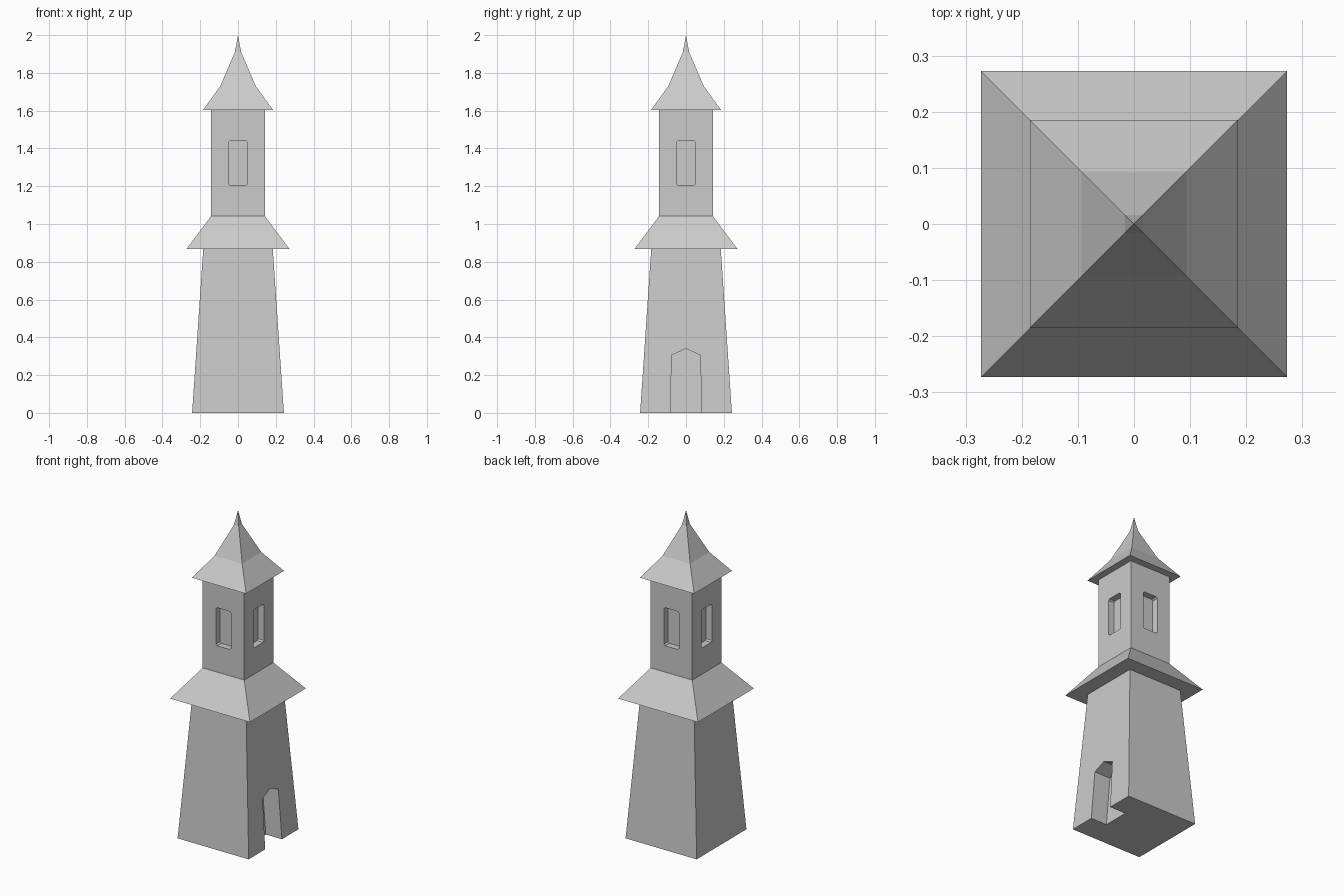
import bpy, bmesh, math
from mathutils import Matrix

if "Cube" in bpy.data.objects:
    bpy.data.objects.remove(bpy.data.objects["Cube"])


def make_object(name, bm):
    bmesh.ops.recalc_face_normals(bm, faces=bm.faces[:])
    mesh = bpy.data.meshes.new(name)
    bm.to_mesh(mesh)
    bm.free()
    obj = bpy.data.objects.new(name, mesh)
    bpy.context.collection.objects.link(obj)
    return obj


def bridge(bm, a, b):
    n = len(a)
    for i in range(n):
        bm.faces.new((a[i], a[(i + 1) % n], b[(i + 1) % n], b[i]))


def square_loft(name, profile, apex=None):
    """Stack square rings of (half width, height), optionally to a point."""
    bm = bmesh.new()
    rings = [[bm.verts.new((sx * h, sy * h, z))
              for sx, sy in ((-1, -1), (1, -1), (1, 1), (-1, 1))]
             for h, z in profile]
    bm.faces.new(rings[0])
    for a, b in zip(rings, rings[1:]):
        bridge(bm, a, b)
    top = rings[-1]
    if apex is None:
        bm.faces.new(top)
    else:
        tip = bm.verts.new((0, 0, apex))
        for i in range(4):
            bm.faces.new((top[i], top[(i + 1) % 4], tip))
    return make_object(name, bm)


def add_prism(bm, outline, wall, depth):
    """Prism with a (y, z) outline following a wall x = wall(z), cut inward."""
    outer = [bm.verts.new((wall(z) + 0.05, y, z)) for y, z in outline]
    inner = [bm.verts.new((wall(z) - depth, y, z)) for y, z in outline]
    bm.faces.new(outer)
    bm.faces.new(inner)
    bridge(bm, outer, inner)
    return outer + inner


def cut(obj, cutter):
    mod = obj.modifiers.new("opening", 'BOOLEAN')
    mod.operation = 'DIFFERENCE'
    mod.solver = 'EXACT'
    mod.object = cutter
    bpy.context.view_layer.objects.active = obj
    bpy.ops.object.modifier_apply(modifier=mod.name)
    bpy.data.objects.remove(cutter)


# Tapered lower tower
R0, R1, H = 0.243, 0.184, 0.867
tower = square_loft("lower_tower", [(R0, 0), (R1, H)])

# Pointed doorway on the right side, parallel to the leaning wall
bm = bmesh.new()
door = [(-0.083, -0.05), (0.083, -0.05), (0.076, 0.305), (0, 0.34), (-0.076, 0.305)]
add_prism(bm, door, lambda z: R0 + (R1 - R0) * z / H, 0.11)
cut(tower, make_object("door_cutter", bm))

# Skirt roof
square_loft("skirt_roof", [(0.273, H), (0.142, 1.042)])

# Upper tower with a recessed window in each side
W = 0.142
upper = square_loft("upper_tower", [(W, 1.042), (W, 1.604)])
bm = bmesh.new()
w, z0, z1, c = 0.051, 1.205, 1.44, 0.008
window = [(-w + c, z0), (w - c, z0), (w, z0 + c), (w, z1 - c),
          (w - c, z1), (-w + c, z1), (-w, z1 - c), (-w, z0 + c)]
for k in range(4):
    verts = add_prism(bm, window, lambda z: W, 0.04)
    bmesh.ops.rotate(bm, verts=verts, cent=(0, 0, 0),
                     matrix=Matrix.Rotation(k * math.pi / 2, 3, 'Z'))
cut(upper, make_object("window_cutter", bm))

# Flared spire
square_loft("spire", [(0.185, 1.604), (0.094, 1.73), (0.016, 1.912)], apex=2.0)
